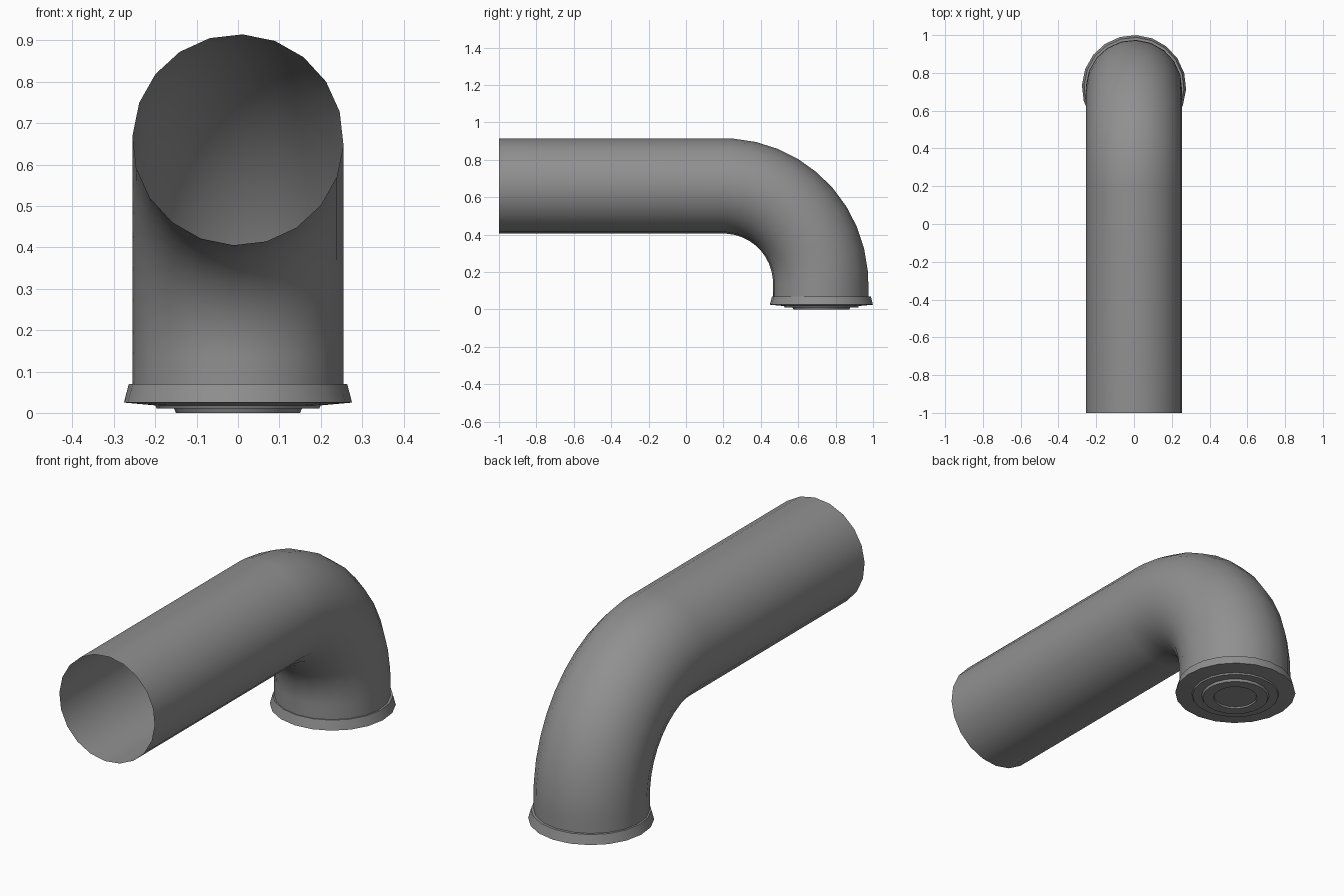
import bpy, bmesh, math
from mathutils import Vector

if "Cube" in bpy.data.objects:
    bpy.data.objects.remove(bpy.data.objects["Cube"])

SIDES = 20
grey = bpy.data.materials.new("mid_grey")
grey.diffuse_color = (0.28, 0.28, 0.28, 1)
grey.use_nodes = True
grey.node_tree.nodes["Principled BSDF"].inputs["Base Color"].default_value = grey.diffuse_color


def loft(name, rings, offset):
    """Skin a list of (centre, up direction, radius) rings; radius 0 is a point."""
    bm = bmesh.new()
    X = Vector((1, 0, 0))
    loops = []
    for c, up, r in rings:
        c, up = Vector(c), Vector(up)
        if r == 0:
            loops.append([bm.verts.new(c)] * SIDES)
            continue
        angles = [offset + 2 * math.pi * j / SIDES for j in range(SIDES)]
        loops.append([bm.verts.new(c + r * (math.sin(a) * X + math.cos(a) * up))
                      for a in angles])
    for a, b in zip(loops, loops[1:]):
        for j in range(SIDES):
            k = (j + 1) % SIDES
            quad = [a[j], a[k], b[k], b[j]]
            bm.faces.new(list(dict.fromkeys(quad)))
    me = bpy.data.meshes.new(name)
    bm.to_mesh(me)
    bm.free()
    me.materials.append(grey)
    ob = bpy.data.objects.new(name, me)
    bpy.context.collection.objects.link(ob)
    bpy.ops.object.select_all(action='DESELECT')
    ob.select_set(True)
    bpy.context.view_layer.objects.active = ob
    bpy.ops.object.shade_smooth_by_angle(angle=math.radians(30))
    return ob


# Open thin-walled pipe: straight run, quarter bend, short drop
R, BEND, CY, CZ = 0.255, 0.52, 0.2, 0.14
path = [((0, -1, CZ + BEND), (0, 0, 1), R)]
for deg in [0] + list(range(4, 86, 9)) + [90]:
    t = math.radians(deg)
    up = Vector((0, math.sin(t), math.cos(t)))
    path.append((Vector((0, CY, CZ)) + BEND * up, up, R))
path.append(((0, CY + BEND, 0.06), (0, 1, 0), R))
loft("elbow_pipe", path, math.radians(2.5))

# Flared collar with stepped underside
profile = [(0.25, 0.07), (0.264, 0.07), (0.276, 0.025), (0.2, 0.018),
           (0.197, 0.011), (0.155, 0.011), (0.15, 0.0), (0.1, 0.0),
           (0.097, 0.007), (0, 0.007)]
loft("end_collar", [((0, 0.724, z), (0, 1, 0), r) for r, z in profile],
     math.radians(2.5))
